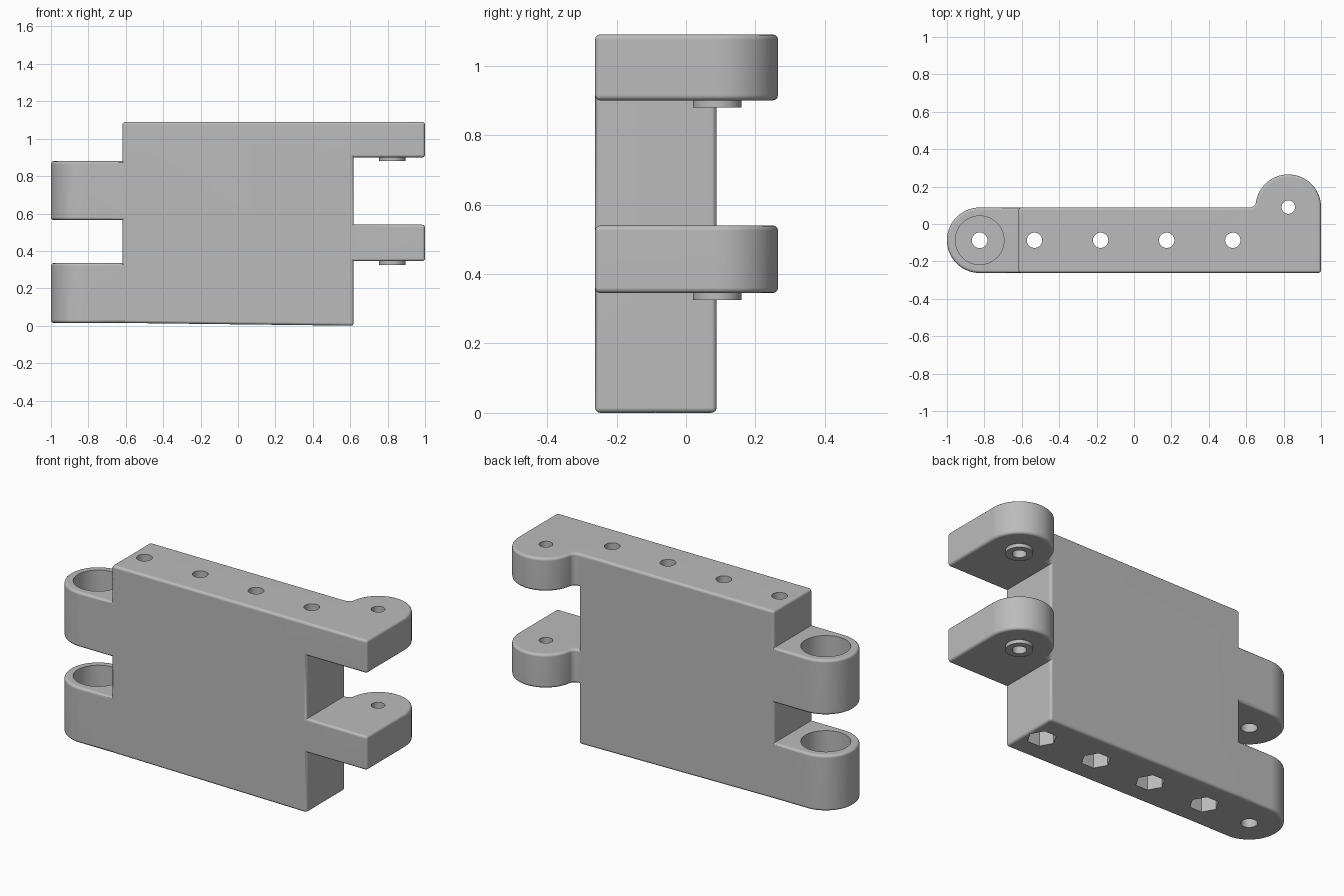
import bpy, bmesh
from math import cos, sin, pi, radians

cube = bpy.data.objects.get("Cube")
if cube:
    bpy.data.objects.remove(cube, do_unlink=True)

FRONT, BACK, TOP = -0.262, 0.088, 1.09
MID = (FRONT + BACK) / 2
RAD = (BACK - FRONT) / 2
EDGE = 0.015

grey = bpy.data.materials.new("plain grey")
grey.use_nodes = True
grey.diffuse_color = (0.5, 0.5, 0.5, 1)
grey.node_tree.nodes["Principled BSDF"].inputs["Base Color"].default_value = (0.5, 0.5, 0.5, 1)


def arc(cx, cy, r, start, end, n):
    """Points along an arc, angles in degrees."""
    steps = [radians(start + (end - start) * i / n) for i in range(n + 1)]
    return [(cx + r * cos(a), cy + r * sin(a)) for a in steps]


def prism(name, outline, z0, z1, edge=0.0, tilt=None):
    """Extrude an outline upward and round its sharp edges."""
    bm = bmesh.new()
    low = [bm.verts.new((x, y, z0 + (tilt(x) if tilt else 0))) for x, y in outline]
    high = [bm.verts.new((x, y, z1)) for x, y in outline]
    bm.faces.new(low[::-1])
    bm.faces.new(high)
    n = len(outline)
    for i in range(n):
        j = (i + 1) % n
        bm.faces.new((low[i], low[j], high[j], high[i]))
    bmesh.ops.recalc_face_normals(bm, faces=bm.faces)
    if edge:
        sharp = [e for e in bm.edges if e.calc_face_angle() > radians(40)]
        bmesh.ops.bevel(bm, geom=sharp, offset=edge, segments=3, profile=0.5,
                        affect='EDGES', clamp_overlap=True)
    mesh = bpy.data.meshes.new(name)
    bm.to_mesh(mesh)
    bm.free()
    mesh.materials.append(grey)
    obj = bpy.data.objects.new(name, mesh)
    bpy.context.collection.objects.link(obj)
    return obj


def cylinder(name, x, y, r, z0, z1, n=40):
    return prism(name, arc(x, y, r, 0, 360, n)[:-1], z0, z1)


def combine(target, tool, operation):
    """Apply a boolean and remove the helper."""
    tool.hide_render = True
    mod = target.modifiers.new("boolean", 'BOOLEAN')
    mod.operation, mod.solver, mod.object = operation, 'EXACT', tool
    graph = bpy.context.evaluated_depsgraph_get()
    mesh = bpy.data.meshes.new_from_object(target.evaluated_get(graph))
    target.modifiers.clear()
    target.data = mesh
    bpy.data.objects.remove(tool, do_unlink=True)


# Main block, with a slightly sloping underside
half = 0.618
body = prism("hinge_block",
             [(-half, FRONT), (half, FRONT), (half, BACK), (-half, BACK)],
             0, TOP, EDGE, lambda x: 0.015 * (half - x) / (2 * half))

# Left knuckles with a round end
ear_x = -1 + RAD
left_outline = [(-0.4, FRONT), (-0.4, BACK)] + arc(ear_x, MID, RAD, 90, 270, 40)
left_levels = [(0.015, 0.335), (0.565, 0.88)]
for z0, z1 in left_levels:
    combine(body, prism("left_knuckle", left_outline, z0, z1, EDGE), 'UNION')

# Right knuckles, offset toward the back, with a washer boss below
pin_x, pin_y = 1 - RAD, 0.09
right_outline = ([(0.4, FRONT), (1, FRONT)]
                 + arc(pin_x, pin_y, RAD, 0, 168.5, 40)
                 + arc(0.618, BACK + 0.035, 0.035, 0, -90, 6)
                 + [(0.4, BACK)])
right_levels = [(0.345, 0.54), (0.9, TOP)]
for z0, z1 in right_levels:
    combine(body, prism("right_knuckle", right_outline, z0, z1, EDGE), 'UNION')
    combine(body, cylinder("boss", pin_x, pin_y, 0.07, z0 - 0.02, z0 + 0.05), 'UNION')

# Bearing pockets and pin holes
for z0, z1 in left_levels:
    combine(body, cylinder("pocket", ear_x, MID, 0.13, z1 - 0.22, z1 + 0.05), 'DIFFERENCE')
    combine(body, cylinder("pin_hole", ear_x, MID, 0.042, z0 - 0.05, z1), 'DIFFERENCE')
for z0, z1 in right_levels:
    combine(body, cylinder("pin_hole", pin_x, pin_y, 0.036, z0 - 0.05, z1 + 0.05), 'DIFFERENCE')

# Through bolts with hexagonal nut recesses underneath
for i in range(4):
    x = -0.532 + i * 0.3535
    combine(body, cylinder("bolt_hole", x, MID, 0.041, -0.1, TOP + 0.1), 'DIFFERENCE')
    combine(body, cylinder("nut_recess", x, MID, 0.076, -0.1, 0.15, 6), 'DIFFERENCE')

# Smooth rounded edges, flat main faces
bpy.ops.object.select_all(action='DESELECT')
body.select_set(True)
bpy.context.view_layer.objects.active = body
bpy.ops.object.shade_smooth_by_angle(angle=radians(35))
weighted = body.modifiers.new("weighted_normals", 'WEIGHTED_NORMAL')
weighted.keep_sharp = True
